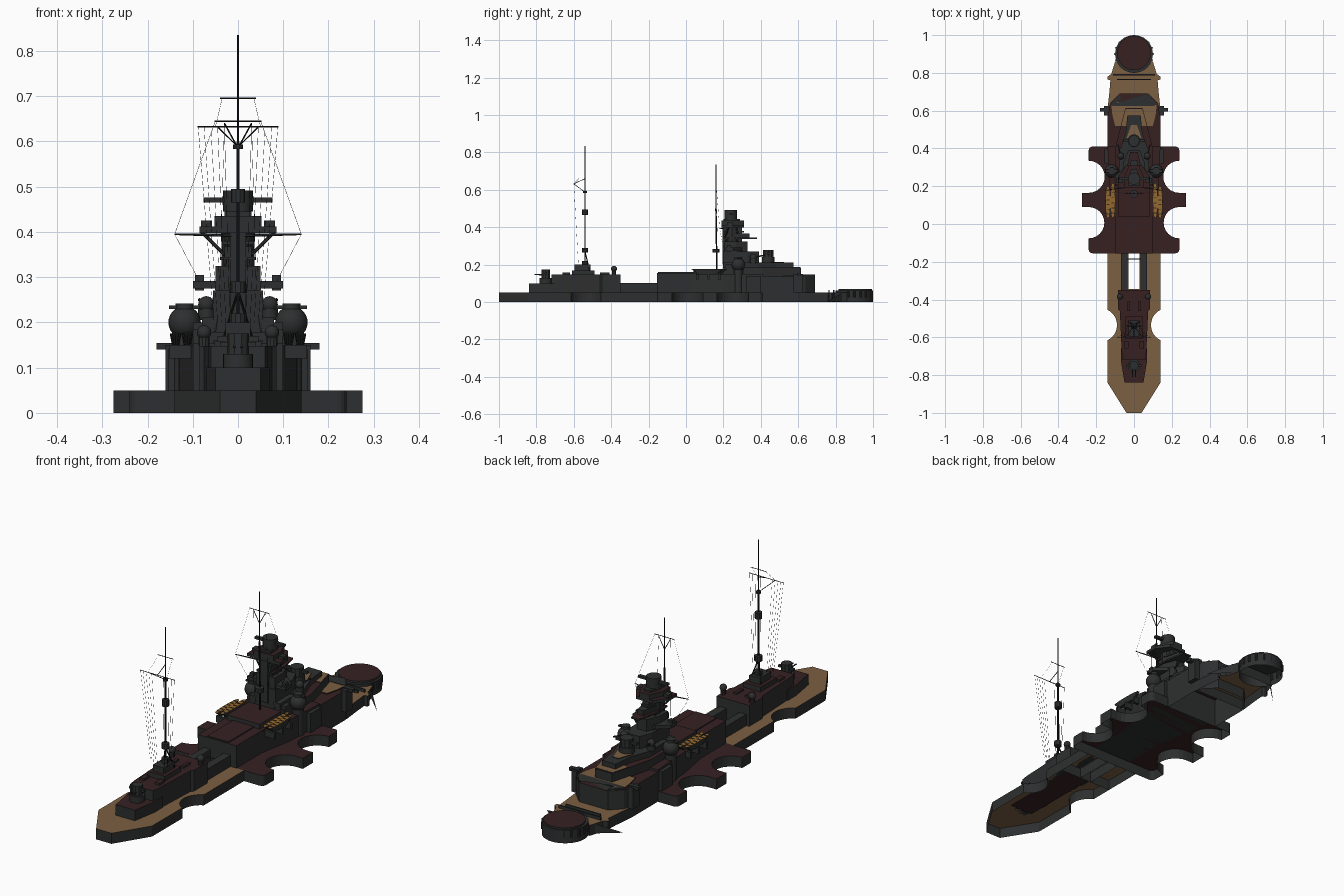
import bpy, bmesh, math
from mathutils import Vector

cube = bpy.data.objects.get("Cube")
if cube:
    bpy.data.objects.remove(cube, do_unlink=True)


def material(name, rgb):
    mat = bpy.data.materials.new(name)
    mat.use_nodes = True
    mat.diffuse_color = (*rgb, 1)
    mat.node_tree.nodes["Principled BSDF"].inputs["Base Color"].default_value = (*rgb, 1)
    return mat


GREY = material("dark grey paint", (.027, .028, .029))
RED = material("dark red deck", (.038, .015, .016))
WOOD = material("wood planking", (.2, .115, .055))
BLACK = material("black mast", (.009, .009, .009))
ORANGE = material("varnished boat", (.3, .14, .028))


def finish(name, bm, mats, smooth=False):
    mesh = bpy.data.meshes.new(name)
    bm.to_mesh(mesh)
    bm.free()
    for mat in mats:
        mesh.materials.append(mat)
    obj = bpy.data.objects.new(name, mesh)
    bpy.context.collection.objects.link(obj)
    if smooth:
        bpy.ops.object.select_all(action="DESELECT")
        obj.select_set(True)
        bpy.context.view_layer.objects.active = obj
        bpy.ops.object.shade_smooth_by_angle(angle=math.radians(35))


def prism(name, outline, z0, z1, top=GREY, side=GREY, closed=True, smooth=False, flare=1):
    """Extrude an outline upward; flare scales the base about its centre."""
    bm = bmesh.new()
    cx = sum(p[0] for p in outline) / len(outline)
    cy = sum(p[1] for p in outline) / len(outline)
    low = [bm.verts.new((cx + (x - cx) * flare, cy + (y - cy) * flare, z0)) for x, y in outline]
    high = [bm.verts.new((x, y, z1)) for x, y in outline]
    roof = bm.faces.new(high)
    roof.material_index = 1
    for i in range(len(low)):
        j = (i + 1) % len(low)
        bm.faces.new((low[i], low[j], high[j], high[i]))
    if closed:
        bm.faces.new(low[::-1])
    bmesh.ops.recalc_face_normals(bm, faces=bm.faces)
    finish(name, bm, (side, top), smooth)


def sym(half):
    return half + [(-x, y) for x, y in reversed(half)]


def arc(cx, cy, r, start, end, n=12):
    angles = [math.radians(start + (end - start) * i / n) for i in range(n + 1)]
    return [(cx + r * math.cos(a), cy + r * math.sin(a)) for a in angles]


def box(name, w, y0, y1, z0, z1, top=GREY, x=0, side=GREY):
    prism(name, [(x - w, y0), (x + w, y0), (x + w, y1), (x - w, y1)], z0, z1, top, side)


def drum(name, x, y, r, z0, z1, top=GREY, n=24, closed=True):
    prism(name, arc(x, y, r, 0, 360 - 360 / n, n - 1), z0, z1, top, closed=closed, smooth=True)


def ball(name, x, y, z, r):
    bm = bmesh.new()
    bmesh.ops.create_uvsphere(bm, u_segments=20, v_segments=12, radius=r)
    bmesh.ops.translate(bm, verts=bm.verts, vec=(x, y, z))
    finish(name, bm, (GREY,), True)


def rods(name, lines, r, mat=BLACK, tip=1, n=6):
    bm = bmesh.new()
    for a, b in lines:
        a, b = Vector(a), Vector(b)
        made = bmesh.ops.create_cone(bm, cap_ends=True, segments=n, radius1=r,
                                     radius2=r * tip, depth=(b - a).length)["verts"]
        turn = (b - a).to_track_quat("Z", "Y").to_matrix()
        for v in made:
            v.co = turn @ v.co + (a + b) / 2
    finish(name, bm, (mat,))


def both(pairs):
    return pairs + [((-a[0], *a[1:]), (-b[0], *b[1:])) for a, b in pairs]


# Hull decks, open underneath
stern = [(.04, -1), (.14, -.84)] + arc(.18, -.535, .09, 244, 116) + [(.14, -.345)]
prism("stern_hull", sym(stern), 0, .05, WOOD, closed=False)
for s in (1, -1):
    strip = [(.03, -.345), (.14, -.345), (.14, -.155), (.03, -.155)]
    prism("well_side_deck", [(s * x, y) for x, y in strip], 0, .05, WOOD, closed=False)
midship = (arc(.22, -.135, .02, -90, 0, 4) + arc(.24, .007, .083, 270, 90)
           + [(.275, .09), (.275, .165)] + arc(.24, .25, .085, 270, 90)
           + arc(.22, .39, .02, 0, 90, 4))
prism("midship_hull", sym(midship), 0, .05, RED, closed=False)
prism("bow_hull", sym([(.14, .61), (.13, .7), (.125, .76), (.14, .765), (.14, .78), (.12, .795),
                       (.1, .86)]), 0, .05, WOOD, closed=False)
box("stern_underside_panel", .06, -.8, -.38, .044, .048, RED, side=RED)

# Bow gun ring, breakwaters and anchor blades
drum("bow_ring", 0, .9, .1, 0, .062, n=32, closed=False)
drum("bow_ring_cover", 0, .905, .09, .062, .07, RED, n=32)
for i in range(12):
    a = math.radians(i * 20 - 20)
    drum("ring_bollard", .1 * math.cos(a), .9 + .094 * math.sin(a), .006, .025, .058, n=8)
for w, y in ((.09, .765), (.11, .79)):
    box("breakwater", w, y - .003, y + .003, .05, .064)
for s in (1, -1):
    bm = bmesh.new()
    root = [(.11, .835, .05), (.11, .835, .005), (.2, .75, 0)]
    bm.faces.new([bm.verts.new((s * x, y, z)) for x, y, z in root])
    finish("anchor_blade", bm, (GREY,))

# Aft deckhouse
prism("aft_lower_house", sym([(.05, -.84), (.07, -.72), (.07, -.66)]), .05, .1, RED)
prism("aft_house", sym([(.06, -.72), (.065, -.68), (.075, -.46), (.085, -.45), (.085, -.35)]),
      .05, .148, RED)
box("aft_house_platform", .045, -.61, -.49, .148, .17, RED)
box("aft_control_room", .028, -.595, -.51, .17, .2)
drum("aft_gun_base", 0, -.75, .033, .1, .13)
drum("aft_gun_house", 0, -.75, .024, .13, .175, n=10)
box("aft_rangefinder", .04, -.756, -.744, .147, .157)
rods("aft_gun_barrels", both([((.008, -.76, .145), (.008, -.81, .148))]), .003, GREY)
for s in (1, -1):
    drum("searchlight_base", s * .075, -.385, .012, .148, .17, n=10)
    ball("searchlight", s * .075, -.385, .178, .016)
    box("aft_vent", .012, -.66, -.62, .148, .158, RED, x=s * .04)
    box("aft_locker", .008, -.46, -.41, .148, .157, RED, x=s * .03)
    box("well_wall", .018, -.35, -.155, .05, .103, x=s * .052)
rods("well_bar", [((-.04, -.185, .08), (.04, -.185, .08))], .004, GREY)

# Midship house and boat deck
box("midship_house", .1, -.155, .2, .05, .155, RED)
box("midship_roof_trunk", .055, -.15, .2, .155, .16, RED)
prism("boat_deck_house", sym([(.1, .03), (.13, .2), (.14, .41)]), .05, .15, RED)
box("uptake_house", .085, .04, .2, .155, .178, RED)
for s in (1, -1):
    for x, y, length in ((.112, .125, .092), (.138, .115, .085)):
        half = [(x * s + .013 * math.sin(math.pi * i / 10) ** .6,
                 y - length * math.cos(math.pi * i / 10)) for i in range(11)]
        hull = half + [(2 * x * s - px, py) for px, py in half[-2:0:-1]]
        prism("ship_boat", hull, .148, .176, ORANGE, flare=.6)
        for i in range(6):
            yy = y + (i - 2.5) * length * .29
            box("boat_thwart", .008, yy - .002, yy + .002, .176, .178, x=x * s)
    for y in (.06, .12, .18):
        box("boat_cradle", .028, y - .006, y + .006, .12, .15, x=s * .125)
    # Domed directors
    drum("director_base", s * .118, .28, .024, .05, .18)
    ball("director_dome", s * .118, .28, .2, .036)
    drum("director_cap", s * .118, .28, .02, .225, .242, n=12)
    box("director_arm", .034, .272, .288, .23, .237, x=s * .118)

# Forward house, open to the hull below, with curved shield and wooden deck
prism("forward_house", sym([(.14, .41), (.14, .6), (.125, .64), (.075, .69)]), 0, .14, RED,
      closed=False)
prism("shield_wood_floor", sym([(.1, .52), (.115, .58), (.12, .63), (.1, .645)]), .14, .145, WOOD)
prism("shield_roof", sym([(.125, .63), (.075, .69), (.07, .66), (.11, .625)]), .14, .147)
prism("forward_upper_house", sym([(.1, .2), (.1, .4), (.075, .5), (.045, .615)]), .14, .185, RED)
prism("forward_wood_deck", sym([(.068, .52), (.045, .61)]), .185, .188, WOOD)
prism("conning_house", sym([(.08, .2), (.08, .38), (.045, .48), (.035, .575)]), .175, .212)
prism("conning_wood_roof", sym([(.04, .455), (.015, .525)]), .212, .215, WOOD)
drum("forward_gun_base", 0, .44, .034, .212, .24)
drum("forward_gun_house", 0, .44, .03, .24, .278, n=10)
box("forward_rangefinder", .055, .434, .448, .255, .267)
for s in (1, -1):
    box("side_sponson", .013, .575, .625, .05, .15, x=s * .147)
    box("sponson_platform", .025, .595, .615, .14, .155, x=s * .155)
    box("side_casemate", .01, .32, .4, .05, .14, x=s * .145)
    drum("side_gun_base", s * .07, .36, .018, .205, .23, n=12)
    ball("side_gun", s * .07, .36, .24, .018)
    rods("side_gun_barrels", [((s * .07, .36, .24), (s * .085, .42, .25))], .004, GREY)
    box("deck_locker", .012, .21, .25, .175, .2, x=s * .088)

# Bridge tower, stacked from the deck up
prism("tower_base", sym([(.055, .2), (.055, .33), (.03, .39)]), .2, .27)
drum("tower_column", 0, .245, .036, .2, .42, n=10)
box("tower_spine", .018, .195, .3, .2, .42)
for name, w, y0, y1, z0, z1, top in (
        ("signal_deck", .1, .21, .3, .275, .292, GREY), ("signal_house", .05, .205, .33, .27, .325, GREY),
        ("compass_deck", .04, .195, .38, .338, .345, RED), ("compass_house", .03, .2, .34, .345, .368, GREY),
        ("upper_deck", .035, .2, .31, .372, .38, GREY), ("lookout_deck", .085, .19, .31, .398, .412, RED),
        ("lookout_house", .052, .19, .31, .405, .435, RED), ("top_deck", .03, .2, .29, .435, .445, GREY)):
    prism(name, sym([(w, y0), (w, (y0 + y1) / 2), (w * .5, y1)]), z0, z1, top)
drum("main_director", 0, .24, .033, .445, .492, n=12)
box("main_rangefinder", .076, .232, .248, .465, .476)
for s in (1, -1):
    box("signal_post", .01, .22, .24, .27, .305, x=s * .085)
    box("lookout_post", .012, .22, .25, .412, .425, x=s * .07)
    rods("tower_struts", [((s * .05, .2, .18), (s * .02, .22, .4)),
                          ((s * .05, .33, .2), (s * .03, .27, .34)),
                          ((s * .03, .21, .35), (s * .08, .23, .4))], .004, GREY)
rods("signal_arms", both([((0, .2, .392), (.14, .18, .395))]), .004, GREY, .5)

# Masts and yards
rods("aft_mast_lower", [((0, -.54, .15), (0, -.54, .6))], .0038)
rods("aft_mast_upper", [((0, -.54, .6), (0, -.54, .835))], .002)
rods("aft_mast_yards", both([((0, -.54, .695), (.04, -.54, .695)), ((0, -.6, .632), (.09, -.6, .632)),
                            ((0, -.54, .588), (.045, -.6, .632)),
                            ((0, -.54, .66), (0, -.6, .632))]), .0016)
rods("aft_mast_legs", both([((.03, -.515, .17), (0, -.54, .27))]), .003)
for z, r, height in ((.2, .018, .02), (.265, .017, .025), (.465, .016, .03), (.583, .011, .01)):
    drum("aft_mast_platform", 0, -.54, r, z, z + height, n=10)
rods("fore_mast_lower", [((0, .165, .17), (0, .16, .5))], .0038)
rods("fore_mast_upper", [((0, .16, .5), (0, .16, .735))], .002)
rods("fore_mast_yards", both([((0, .16, .645), (.052, .16, .645)),
                             ((0, .16, .585), (.03, .16, .64))]), .0016)
drum("fore_mast_platform", 0, .16, .02, .265, .285, n=10)

# Rigging wires
stays = [((x, -.6, .632), (x * .6, -.575, .2)) for x in (.03, .045, .06, .075, .088)]
stays += [((.05, .16, .645), (.14, .18, .395)), ((.14, .18, .395), (.085, .2, .29)),
          ((.035, -.54, .695), (.05, -.6, .632)), ((.03, .16, .645), (.04, .17, .28))]
rods("rigging", both(stays), .0004, n=4)
